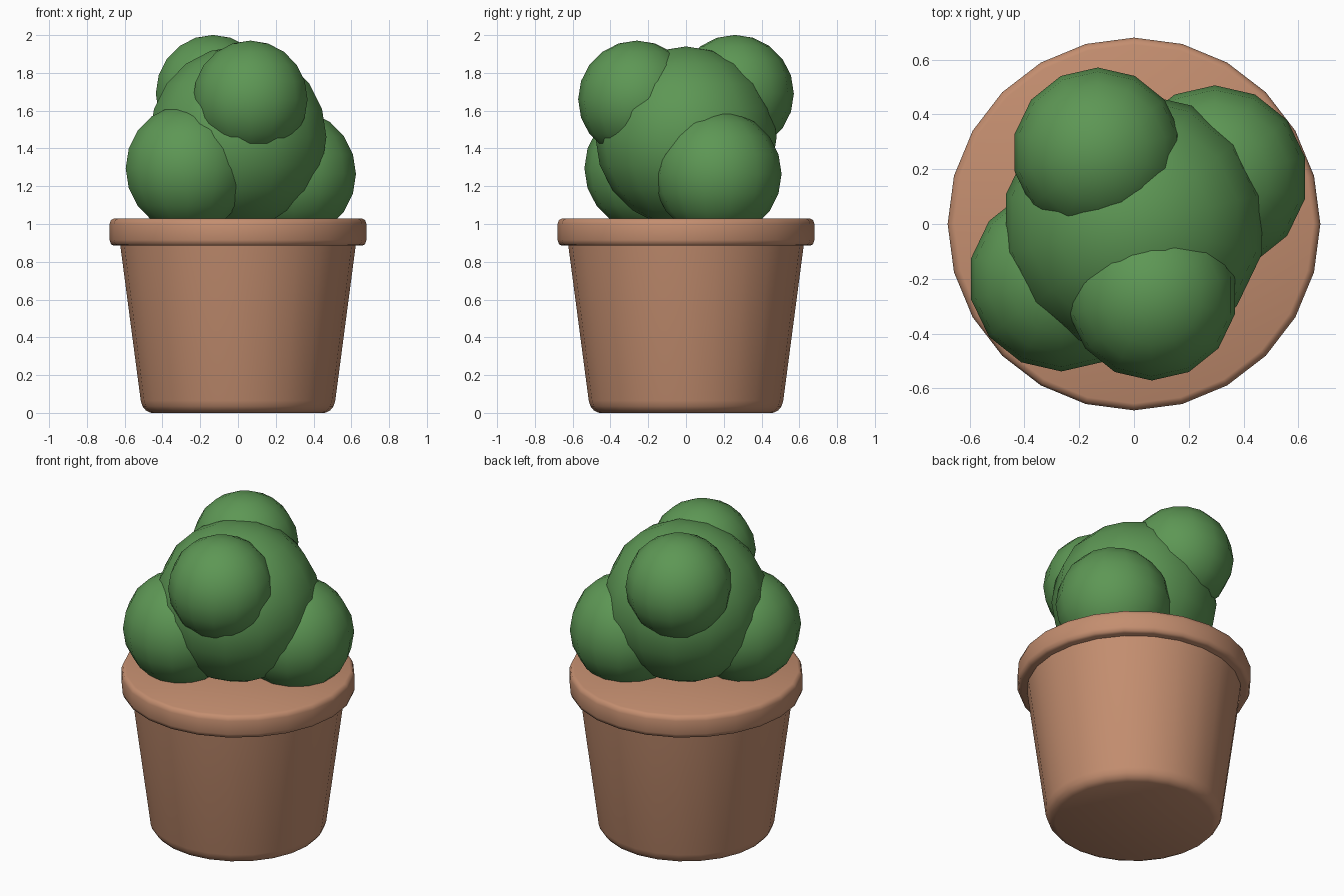
import bpy, bmesh, math

if "Cube" in bpy.data.objects:
    bpy.data.objects.remove(bpy.data.objects["Cube"])


def material(name, color):
    m = bpy.data.materials.new(name)
    m.diffuse_color = (*color, 1)
    m.use_nodes = True
    m.node_tree.nodes["Principled BSDF"].inputs["Base Color"].default_value = m.diffuse_color
    return m


clay = material("clay", (0.55, 0.27, 0.16))
leaf = material("leaf", (0.11, 0.31, 0.09))


def smooth(obj, angle):
    bpy.ops.object.select_all(action='DESELECT')
    obj.select_set(True)
    bpy.context.view_layer.objects.active = obj
    bpy.ops.object.shade_smooth_by_angle(angle=math.radians(angle))


def lathe(name, profile, mat, sides=24):
    """Closed turned solid: (radius, z) points from bottom to top, capped."""
    bm = bmesh.new()
    rings = []
    for r, z in profile:
        rings.append([bm.verts.new((r * math.sin(2 * math.pi * i / sides),
                                    r * math.cos(2 * math.pi * i / sides), z))
                      for i in range(sides)])
    for low, high in zip(rings, rings[1:]):
        for i in range(sides):
            j = (i + 1) % sides
            bm.faces.new((low[i], low[j], high[j], high[i]))
    bm.faces.new(rings[0])
    bm.faces.new(rings[-1])
    bmesh.ops.recalc_face_normals(bm, faces=bm.faces)
    mesh = bpy.data.meshes.new(name)
    bm.to_mesh(mesh)
    bm.free()
    obj = bpy.data.objects.new(name, mesh)
    bpy.context.collection.objects.link(obj)
    mesh.materials.append(mat)
    smooth(obj, 50)
    return obj


def foliage(name, center, radius):
    bpy.ops.mesh.primitive_uv_sphere_add(segments=14, ring_count=10,
                                         radius=radius, location=center)
    obj = bpy.context.object
    obj.name = name
    obj.data.materials.append(leaf)
    smooth(obj, 60)


# Tapered pot with a rounded foot
lathe("pot_body", [(0.46, 0), (0.487, 0.012), (0.506, 0.035), (0.515, 0.065),
                   (0.625, 0.90)], clay)

# Rounded rim, closed flat on top
lathe("pot_rim", [(0.655, 0.885), (0.672, 0.892), (0.68, 0.915),
                  (0.68, 1.0), (0.672, 1.022), (0.655, 1.03)], clay)

# Bush made of overlapping balls
foliage("bush_center", (0, 0, 1.46), 0.48)
foliage("bush_lower_left", (-0.265, -0.20, 1.295), 0.338)
foliage("bush_lower_right", (0.295, 0.168, 1.265), 0.338)
foliage("bush_upper_back", (-0.132, 0.26, 1.69), 0.311)
foliage("bush_upper_front", (0.065, -0.26, 1.66), 0.311)
